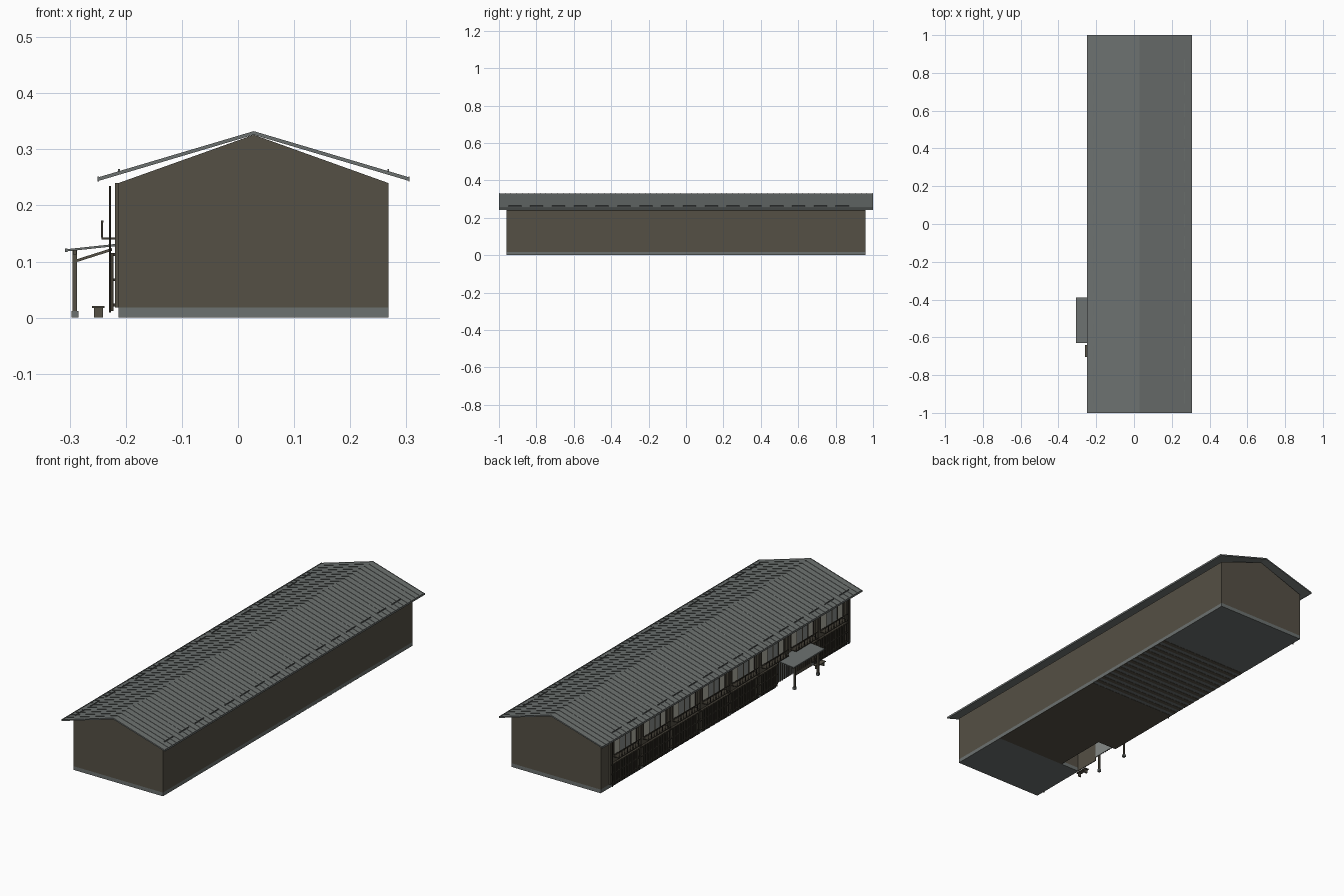
import bpy, bmesh, math
from mathutils import Vector

if "Cube" in bpy.data.objects:
    bpy.data.objects.remove(bpy.data.objects["Cube"])


def material(name, col):
    m = bpy.data.materials.new(name)
    m.diffuse_color = (*col, 1)
    m.use_nodes = True
    m.node_tree.nodes["Principled BSDF"].inputs["Base Color"].default_value = m.diffuse_color
    return m


ROOF = material("roof_grey", (0.150, 0.165, 0.160))
WALL = material("wall_brown", (0.090, 0.080, 0.059))
TIMBER = material("dark_timber", (0.050, 0.043, 0.031))
GLASS = material("window_grey", (0.24, 0.26, 0.25))
BLIND = material("window_cream", (0.45, 0.44, 0.38))


def finish(name, mat, bm):
    bmesh.ops.recalc_face_normals(bm, faces=bm.faces)
    me = bpy.data.meshes.new(name)
    bm.to_mesh(me)
    bm.free()
    me.materials.append(mat)
    ob = bpy.data.objects.new(name, me)
    bpy.context.collection.objects.link(ob)
    return ob


def add_prism(bm, profile, y0, y1):
    a = [bm.verts.new((x, y0, z)) for x, z in profile]
    b = [bm.verts.new((x, y1, z)) for x, z in profile]
    n = len(profile)
    bm.faces.new(a)
    bm.faces.new(b[::-1])
    for i in range(n):
        j = (i + 1) % n
        bm.faces.new((a[j], a[i], b[i], b[j]))


def prisms(name, mat, items):
    """Extrude xz profiles along y; items are (profile, y0, y1)."""
    bm = bmesh.new()
    for profile, y0, y1 in items:
        add_prism(bm, profile, y0, y1)
    return finish(name, mat, bm)


def rect(x0, x1, z0, z1):
    return [(x0, z0), (x1, z0), (x1, z1), (x0, z1)]


def boxes(name, mat, items):
    """Boxes given as (x0, x1, y0, y1, z0, z1)."""
    return prisms(name, mat, [(rect(x0, x1, z0, z1), y0, y1)
                              for x0, x1, y0, y1, z0, z1 in items])


def strip(p, q, t):
    """Sloped bar profile whose top edge runs p to q, t thick."""
    return [p, q, (q[0], q[1] - t), (p[0], p[1] - t)]


L, R, MID, END = -0.213, 0.268, 0.028, 0.96
N0, N1, ND, NH = -0.66, -0.39, -0.11, 0.122      # entrance hall
STRIPE_END = 0.56

# Walls, with the entrance hall cut from the middle section
gable = [(L, 0.018), (R, 0.018), (R, 0.24), (MID, 0.326), (L, 0.24)]
notched = [(ND, 0.018), (R, 0.018), (R, 0.24), (MID, 0.326), (L, 0.24), (L, NH), (ND, NH)]
prisms("walls", WALL, [(gable, -END, N0), (notched, N0, N1), (gable, N1, END)])

# Plinth, and an underside that fades from brown to grey in stripes
boxes("plinth", ROOF, [(L, R, -END, N0, 0, 0.018), (ND, R, N0, N1, 0.001, 0.018),
                       (L, R, N1, STRIPE_END, 0.001, 0.018), (L, R, STRIPE_END, END, 0, 0.018)])
stripes = [(L, R, i * 0.04, i * 0.04 + 0.02, 0, 0.001) for i in range(14)]
boxes("floor_underside", WALL, [(ND, R, N0, N1, 0, 0.001), (L, R, N1, 0, 0, 0.001)] + stripes)

# Roof slopes, seams, eave gutters and snow guards on both sides
HALF, TOP, EAVE = 0.276, 0.332, 0.250
slope = (TOP - EAVE) / HALF
slabs, seams, gutters, guards = [], [], [], []
for s in (-1, 1):
    slabs.append((strip((MID, TOP - 0.001), (MID + s * HALF, EAVE - 0.001), 0.005), -1, 1))
    for i in range(65):
        y = -0.9985 + i * 1.997 / 64
        seams.append((strip((MID, TOP + 0.0005), (MID + s * HALF, EAVE + 0.0005), 0.003),
                      y - 0.0013, y + 0.0013))
    xe = MID + s * HALF
    gutters.append((min(xe, xe + s * 0.002), max(xe, xe + s * 0.002), -1, 1, 0.243, 0.252))
    xg = MID + s * 0.24
    zg = TOP - slope * 0.24
    for i in range(16):
        y = -0.95 + i * 0.1167
        guards.append((xg - 0.0015, xg + 0.0015, y, y + 0.07, zg - 0.001, zg + 0.004))
prisms("roof_slopes", ROOF, slabs)
prisms("roof_seams", ROOF, seams)
boxes("eave_gutters", ROOF, gutters)
boxes("snow_guards", ROOF, guards)

# Left facade: eight bays of windows, lattice and railing
BAY, Y0 = 0.227, 0.889
posts, frames, panes, blinds, slats, rails, balcony = [], [], [], [], [], [], []


def clear(y):
    return not (N0 < y < N1)


for k in range(9):
    y = Y0 - k * BAY
    posts.append((L - 0.006, L, y - 0.006, y + 0.006, 0.018 if clear(y) else NH, 0.24))
for k in range(8):
    yc = Y0 - (k + 0.5) * BAY
    w = 0.086
    # four panes divided by mullions
    for j in range(4):
        a = yc - w + j * w / 2
        (panes if j in (1, 2) else blinds).append((L - 0.003, L, a, a + w / 2, 0.152, 0.224))
    for j in range(5):
        a = yc - w + j * w / 2
        frames.append((L - 0.004, L, a - 0.002, a + 0.002, 0.150, 0.226))
    for z in (0.150, 0.224):
        frames.append((L - 0.004, L, yc - w, yc + w, z, z + 0.003))
    # shallow balcony rail below the window
    balcony.append((-0.243, L, yc - w, yc + w, 0.139, 0.143))
    balcony.append((-0.244, -0.240, yc - w, yc + w, 0.170, 0.173))
    for j in range(9):
        a = yc - w + 0.001 + j * (2 * w - 0.002) / 8
        balcony.append((-0.244, -0.241, a - 0.001, a + 0.001, 0.143, 0.170))
    # lattice of upright slats
    for j in range(16):
        y = yc - 0.098 + j * 0.196 / 15
        if clear(y):
            slats.append((L - 0.013, L - 0.009, y - 0.003, y + 0.003, 0.012, 0.115))
for a, b in ((-0.93, N0), (N1, 0.89)):
    for z in (0.02, 0.065, 0.11):
        rails.append((L - 0.010, L, a, b, z, z + 0.005))
boxes("facade_posts", WALL, posts)
boxes("window_frames", TIMBER, frames)
boxes("window_panes", GLASS, panes)
boxes("window_blinds", BLIND, blinds)
boxes("lattice_slats", TIMBER, slats)
boxes("lattice_rails", TIMBER, rails)
boxes("window_railings", TIMBER, balcony)

# Downpipes
bm = bmesh.new()
for y in (0.89, -0.019, -0.93):
    r = bmesh.ops.create_cone(bm, cap_ends=True, segments=8, radius1=0.002, radius2=0.002, depth=0.226)
    bmesh.ops.translate(bm, verts=r["verts"], vec=Vector((-0.228, y, 0.122)))
finish("downpipes", TIMBER, bm)

# Entrance front: timber panel and glazed sliding doors with bars
YD = -0.53
boxes("entrance_panel", WALL, [(L, L + 0.004, N0, YD, 0.0, NH)])
boxes("entrance_doors", GLASS, [(L, L + 0.004, YD, N1, 0.018, NH)])
boxes("entrance_door_bars", TIMBER,
      [(L - 0.003, L, y - 0.0015, y + 0.0015, 0.018, NH)
       for y in [N0 + i * (N1 - N0) / 18 for i in range(19)]])

# Porch canopy, posts, braces and stone feet
prisms("canopy_roof", ROOF, [(strip((-0.307, 0.122), (L, 0.132), 0.004), -0.63, -0.39),
                             (rect(-0.308, -0.304, 0.117, 0.123), -0.63, -0.39)])
pposts, feet, braces = [], [], []
for y in (-0.60, -0.42):
    pposts.append((-0.295, -0.287, y - 0.004, y + 0.004, 0.012, 0.120))
    feet.append((-0.297, -0.284, y - 0.0065, y + 0.0065, 0, 0.012))
    braces.append((strip((-0.288, 0.104), (-0.225, 0.124), 0.005), y - 0.003, y + 0.003))
boxes("porch_posts", WALL, pposts)
boxes("porch_beam", WALL, [(-0.294, -0.288, -0.62, -0.40, 0.113, 0.120)])
boxes("post_feet", ROOF, feet)
prisms("porch_braces", WALL, braces)

# Bench beside the entrance
boxes("bench", WALL, [(-0.260, -0.238, -0.705, -0.64, 0.017, 0.021)] +
      [(-0.257, -0.241, y, y + 0.006, 0, 0.017) for y in (-0.698, -0.653)])
